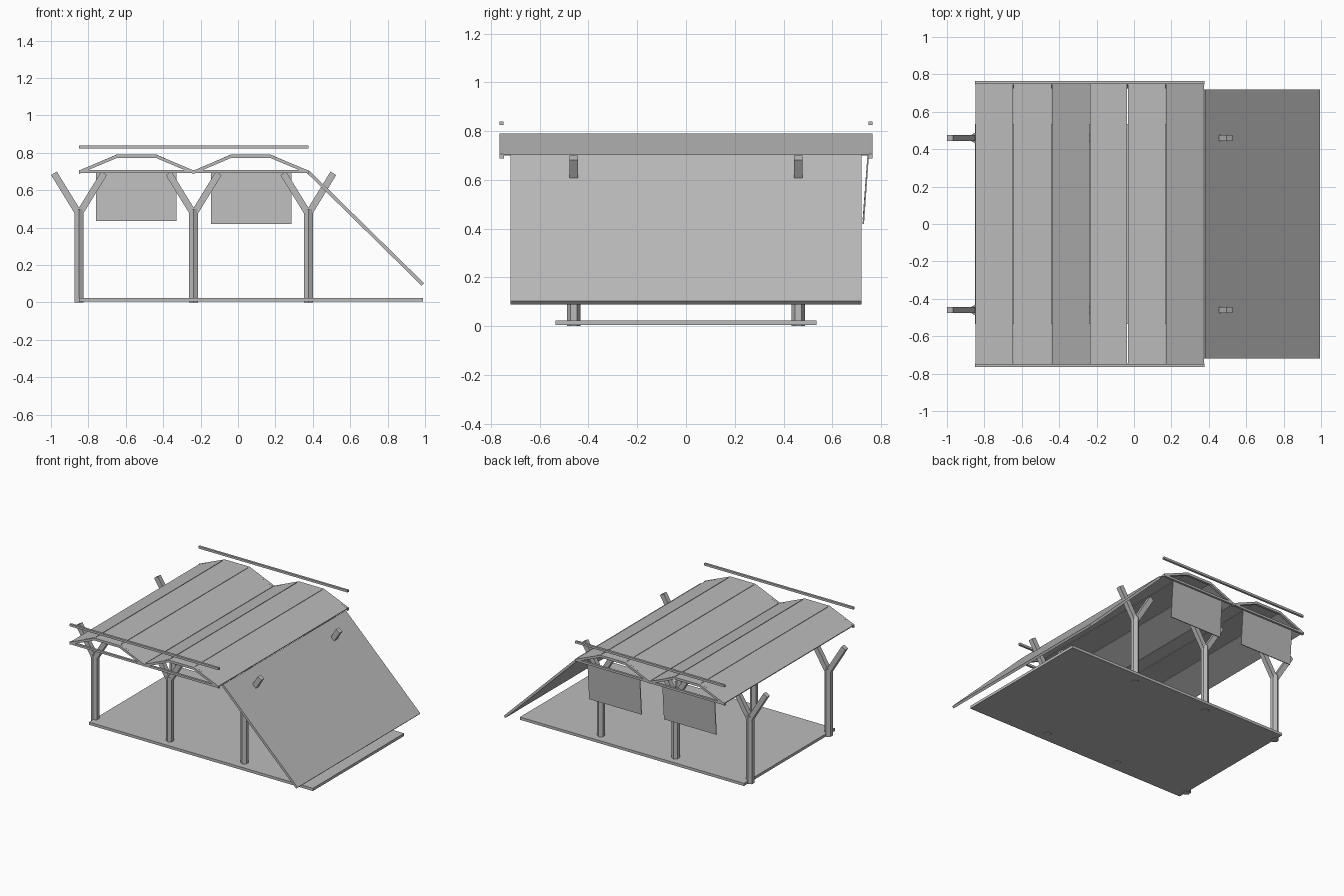
import bpy, bmesh, math
from mathutils import Vector

if "Cube" in bpy.data.objects:
    bpy.data.objects.remove(bpy.data.objects["Cube"], do_unlink=True)

grey = bpy.data.materials.new("plain grey")
grey.use_nodes = True
COLOUR = (0.5, 0.5, 0.5, 1)
grey.diffuse_color = COLOUR
grey.node_tree.nodes["Principled BSDF"].inputs["Base Color"].default_value = COLOUR


def finish(name, bm):
    bmesh.ops.recalc_face_normals(bm, faces=bm.faces)
    mesh = bpy.data.meshes.new(name)
    bm.to_mesh(mesh)
    bm.free()
    mesh.materials.append(grey)
    obj = bpy.data.objects.new(name, mesh)
    bpy.context.collection.objects.link(obj)
    return obj


def extrude(name, outline, offset):
    """Solid made by sweeping a closed outline along an offset."""
    bm = bmesh.new()
    face = bm.faces.new([bm.verts.new(p) for p in outline])
    side = bmesh.ops.extrude_face_region(bm, geom=[face])
    verts = [g for g in side["geom"] if isinstance(g, bmesh.types.BMVert)]
    bmesh.ops.translate(bm, verts=verts, vec=offset)
    return finish(name, bm)


def strip(name, path, thick, y0, y1):
    """Sheet following an x-z path, hanging vertically below it by its thickness."""
    top = [(x, y0, z) for x, z in path]
    bottom = [(x, y0, z - thick) for x, z in reversed(path)]
    return extrude(name, top + bottom, (0, y1 - y0, 0))


def bar(name, a, b, width, y, depth):
    """Straight rectangular bar between two x-z points."""
    a, b = Vector((a[0], 0, a[1])), Vector((b[0], 0, b[1]))
    d = (b - a).normalized()
    n = Vector((-d.z, 0, d.x)) * width / 2
    shift = Vector((0, y - depth / 2, 0))
    return extrude(name, [p + shift for p in (a - n, a + n, b + n, b - n)], (0, depth, 0))


# Floor deck
strip("floor", [(-0.85, 0.024), (0.99, 0.024)], 0.02, -0.535, 0.535)

# Hexagonal posts with forked arms
for x in (-0.85, -0.237, 0.376):
    for y in (-0.46, 0.46):
        ring = [(x + 0.028 * math.sin(i * math.pi / 3),
                 y + 0.028 * math.cos(i * math.pi / 3), 0) for i in range(6)]
        extrude("post", ring, (0, 0, 0.5))
        for s in (-1, 1):
            bar("post_arm", (x + s * 0.008, 0.485), (x + s * 0.134, 0.69), 0.036, y, 0.034)

# Double-hipped roof: sheet panels, gable frames, tie beams
ridge = [(-0.85, 0.705), (-0.645, 0.791), (-0.44, 0.791), (-0.237, 0.705),
         (-0.035, 0.791), (0.17, 0.791), (0.376, 0.705)]
GAP = 0.002
for (xa, za), (xb, zb) in zip(ridge, ridge[1:]):
    strip("roof_panel", [(xa + GAP, za), (xb - GAP, zb)], 0.006, -0.748, 0.748)
for s in (-1, 1):
    y = s * 0.756
    strip("gable_frame", ridge, 0.018, y - 0.009, y + 0.009)
    for xa, xb in ((-0.85, -0.237), (-0.237, 0.376)):
        bar("tie_beam", (xa, 0.699), (xb, 0.699), 0.016, y, 0.016)
        bar("upper_rail", (xa, 0.832), (xb, 0.832), 0.016, y, 0.016)

# Sloping side awning
bar("side_awning", (0.376, 0.697), (0.988, 0.096), 0.018, 0, 1.44)

# Hanging screens at the back
for x0, x1, low in ((-0.76, -0.33, 0.435), (-0.145, 0.285, 0.42)):
    outline = [(x0, 0.744, 0.70), (x0, 0.75, 0.70), (x0, 0.73, low), (x0, 0.724, low)]
    extrude("hanging_screen", outline, (x1 - x0, 0, 0))
